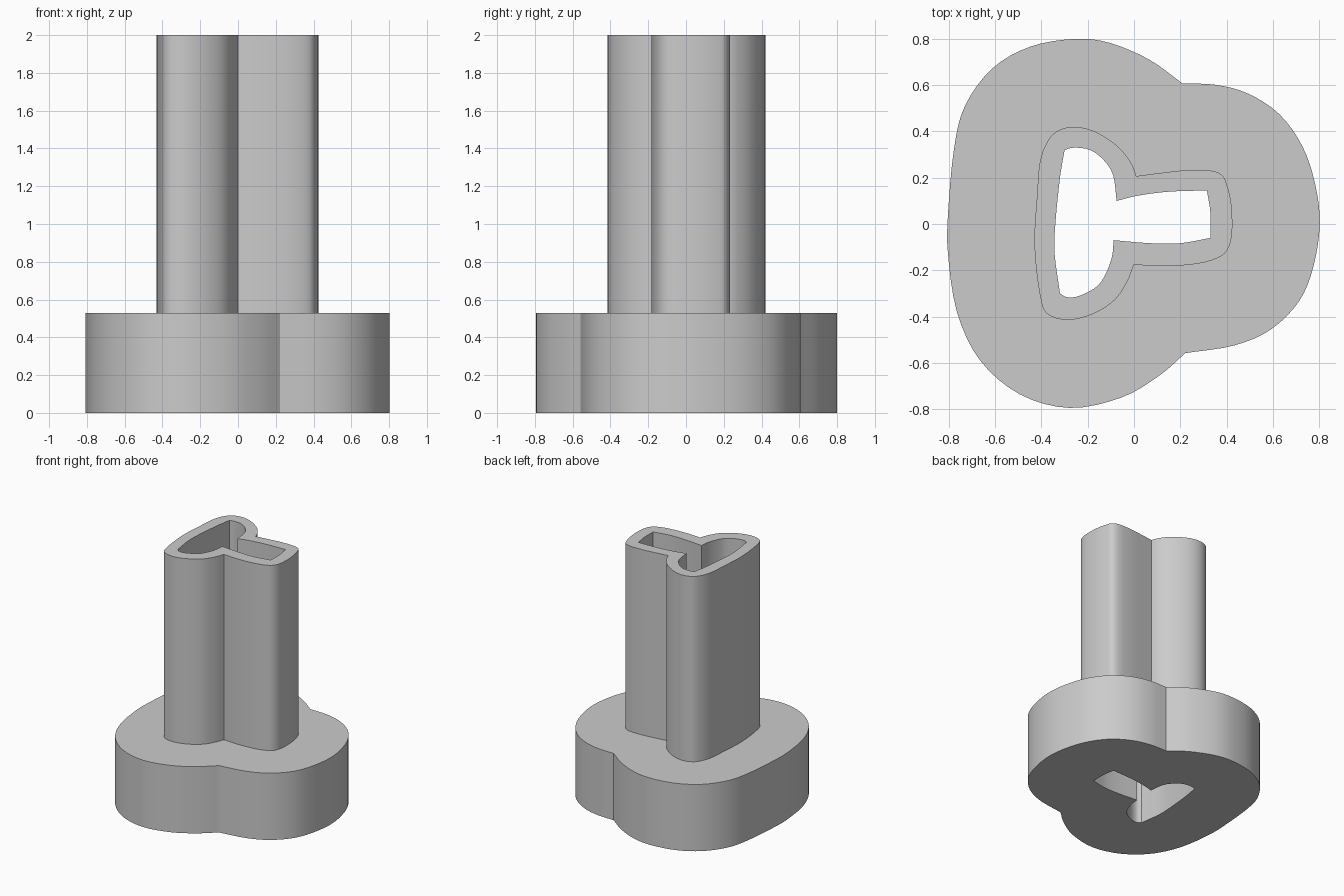
import bpy
import bmesh
from mathutils import Vector

default_cube = bpy.data.objects.get("Cube")
if default_cube:
    bpy.data.objects.remove(default_cube, do_unlink=True)

STEPS = 4
FLANGE_HEIGHT = 0.53
TOTAL_HEIGHT = 2.0

# Each outline is a loop of smooth runs; a run starts and ends at a sharp corner.
BORE = [
    [(-.3, .32), (-.26, .33), (-.19, .32), (-.13, .275), (-.09, .21), (-.075, .1)],
    [(-.075, .1), (.02, .123), (.155, .14), (.315, .145)],
    [(.315, .145), (.33, .05), (.33, -.06)],
    [(.33, -.06), (.2, -.083), (.07, -.083), (-.088, -.07)],
    [(-.088, -.07), (-.095, -.14), (-.12, -.21), (-.16, -.27), (-.235, -.31),
     (-.287, -.317), (-.32, -.3)],
    [(-.32, -.3), (-.343, -.13), (-.34, 0), (-.32, .2), (-.3, .32)],
]
SLEEVE = [
    [(.01, .207), (.11, .22), (.22, .232), (.325, .232), (.38, .212), (.403, .165),
     (.42, .09), (.425, 0), (.42, -.065), (.403, -.112), (.37, -.143), (.295, -.168),
     (.195, -.18), (.09, -.182), (0, -.175)],
    [(0, -.175), (-.03, -.25), (-.085, -.33), (-.18, -.39), (-.287, -.415),
     (-.373, -.39), (-.403, -.325), (-.425, -.17), (-.43, -.04), (-.42, .11),
     (-.408, .26), (-.38, .345), (-.335, .4), (-.26, .42), (-.17, .4), (-.075, .34),
     (-.015, .268), (.01, .207)],
]
FLANGE = [
    [(.21, .607), (.35, .602), (.49, .565), (.627, .476), (.727, .338), (.783, .173),
     (.803, 0), (.775, -.186), (.714, -.333), (.593, -.455), (.433, -.525), (.222, -.558)],
    [(.222, -.558), (.11, -.655), (-.054, -.75), (-.278, -.795), (-.494, -.736),
     (-.666, -.589), (-.765, -.381), (-.804, -.13), (-.804, .043), (-.778, .325),
     (-.731, .51), (-.614, .671), (-.45, .766), (-.257, .8), (-.105, .783),
     (.067, .71), (.21, .607)],
]


def smooth_run(points):
    """Sample a smooth curve through the points, without the last one."""
    pts = [Vector(p) for p in points]
    pts = [pts[0] * 2 - pts[1]] + pts + [pts[-1] * 2 - pts[-2]]
    samples = []
    for before, start, end, after in zip(pts, pts[1:], pts[2:], pts[3:]):
        for step in range(STEPS):
            t = step / STEPS
            samples.append((start * 2 + (end - before) * t
                            + (before * 2 - start * 5 + end * 4 - after) * t ** 2
                            + (start * 3 - before - end * 3 + after) * t ** 3) / 2)
    return samples


def add_loop(bm, outline, z):
    """Add a closed outline at one height and return its vertices and edges."""
    verts = [bm.verts.new((p.x, p.y, z)) for run in outline for p in smooth_run(run)]
    edges = [bm.edges.new((a, b)) for a, b in zip(verts, verts[1:] + verts[:1])]
    return verts, edges


def add_wall(bm, lower, upper):
    """Join two matching loops with a band of upright faces."""
    low, high = lower[0], upper[0]
    for i in range(len(low)):
        j = (i + 1) % len(low)
        bm.faces.new((low[i], low[j], high[j], high[i]))


def add_ring(bm, outer, inner):
    """Fill the flat area between two loops."""
    bmesh.ops.triangle_fill(bm, edges=outer[1] + inner[1], use_beauty=True)


# Outlines at the floor, the flange top and the sleeve rim
bm = bmesh.new()
bore_floor = add_loop(bm, BORE, 0)
bore_rim = add_loop(bm, BORE, TOTAL_HEIGHT)
sleeve_foot = add_loop(bm, SLEEVE, FLANGE_HEIGHT)
sleeve_rim = add_loop(bm, SLEEVE, TOTAL_HEIGHT)
flange_floor = add_loop(bm, FLANGE, 0)
flange_top = add_loop(bm, FLANGE, FLANGE_HEIGHT)

# Upright walls: bore, sleeve and flange
add_wall(bm, bore_floor, bore_rim)
add_wall(bm, sleeve_foot, sleeve_rim)
add_wall(bm, flange_floor, flange_top)

# Flat rings: underside, flange step and sleeve rim
add_ring(bm, flange_floor, bore_floor)
add_ring(bm, flange_top, sleeve_foot)
add_ring(bm, sleeve_rim, bore_rim)
bmesh.ops.recalc_face_normals(bm, faces=bm.faces)

mesh = bpy.data.meshes.new("flanged_sleeve")
bm.to_mesh(mesh)
bm.free()
body = bpy.data.objects.new("flanged_sleeve", mesh)
bpy.context.collection.objects.link(body)

# Plain grey finish
grey = bpy.data.materials.new("light grey")
grey.use_nodes = True
colour = (0.6, 0.6, 0.6, 1)
grey.diffuse_color = colour
for node in grey.node_tree.nodes:
    if node.type == "BSDF_PRINCIPLED":
        node.inputs["Base Color"].default_value = colour
mesh.materials.append(grey)

# Smooth curved walls with crisp corners
bpy.ops.object.select_all(action="DESELECT")
body.select_set(True)
bpy.context.view_layer.objects.active = body
bpy.ops.object.shade_smooth_by_angle(angle=0.5)
